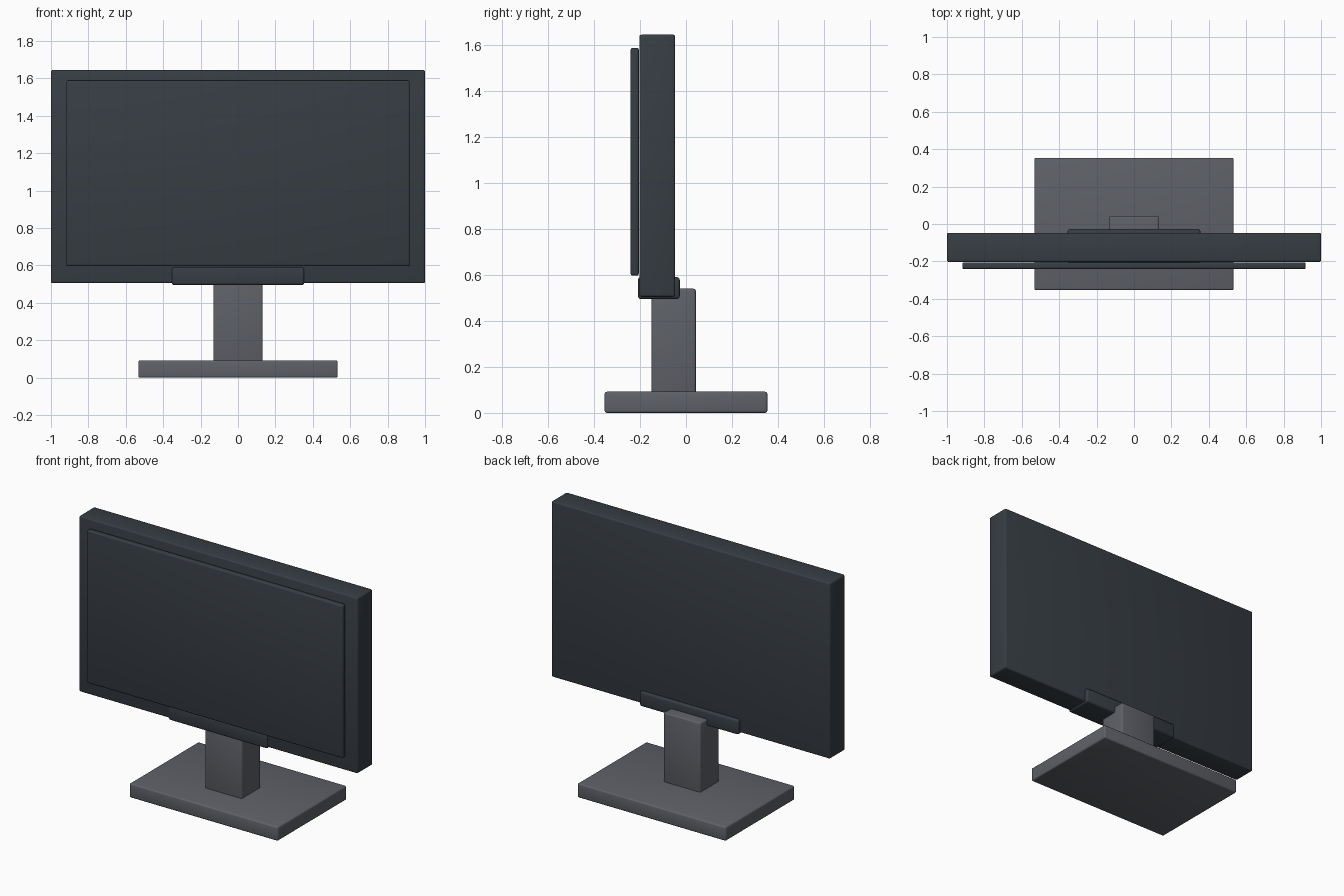
import bpy
import bmesh
from mathutils import Vector

if "Cube" in bpy.data.objects:
    bpy.data.objects.remove(bpy.data.objects["Cube"])


def material(name, rgb):
    m = bpy.data.materials.new(name)
    m.diffuse_color = (*rgb, 1.0)
    m.use_nodes = True
    m.node_tree.nodes["Principled BSDF"].inputs["Base Color"].default_value = m.diffuse_color
    return m


dark = material("dark slate", (0.038, 0.047, 0.057))
grey = material("mid grey", (0.113, 0.120, 0.138))


def rounded_box(name, lo, hi, mat, bevel=0.01):
    """Box between two corners with softly rounded edges."""
    lo, hi = Vector(lo), Vector(hi)
    size, centre = hi - lo, (lo + hi) / 2
    bm = bmesh.new()
    bmesh.ops.create_cube(bm, size=1.0)
    bmesh.ops.scale(bm, vec=size, verts=bm.verts)
    mesh = bpy.data.meshes.new(name)
    bm.to_mesh(mesh)
    bm.free()
    mesh.materials.append(mat)
    obj = bpy.data.objects.new(name, mesh)
    obj.location = centre
    bpy.context.collection.objects.link(obj)
    mod = obj.modifiers.new("soft edges", 'BEVEL')
    mod.width = bevel
    mod.segments = 3
    for o in bpy.context.selected_objects:
        o.select_set(False)
    obj.select_set(True)
    bpy.context.view_layer.objects.active = obj
    bpy.ops.object.modifier_apply(modifier=mod.name)
    bpy.ops.object.shade_smooth_by_angle()
    return obj


# Stand
rounded_box("base_plate", (-0.533, -0.354, 0.0), (0.533, 0.354, 0.092), grey)
rounded_box("stand_column", (-0.132, -0.15, 0.08), (0.132, 0.043, 0.54), grey)

# Display
rounded_box("display_housing", (-1.0, -0.203, 0.505), (1.0, -0.047, 1.645), dark)
rounded_box("screen_panel", (-0.918, -0.241, 0.597), (0.918, -0.205, 1.588), dark)

# Bracket wrapping the lower edge of the housing
rounded_box("mount_bracket", (-0.355, -0.209, 0.495), (0.355, -0.027, 0.591), dark, 0.013)
